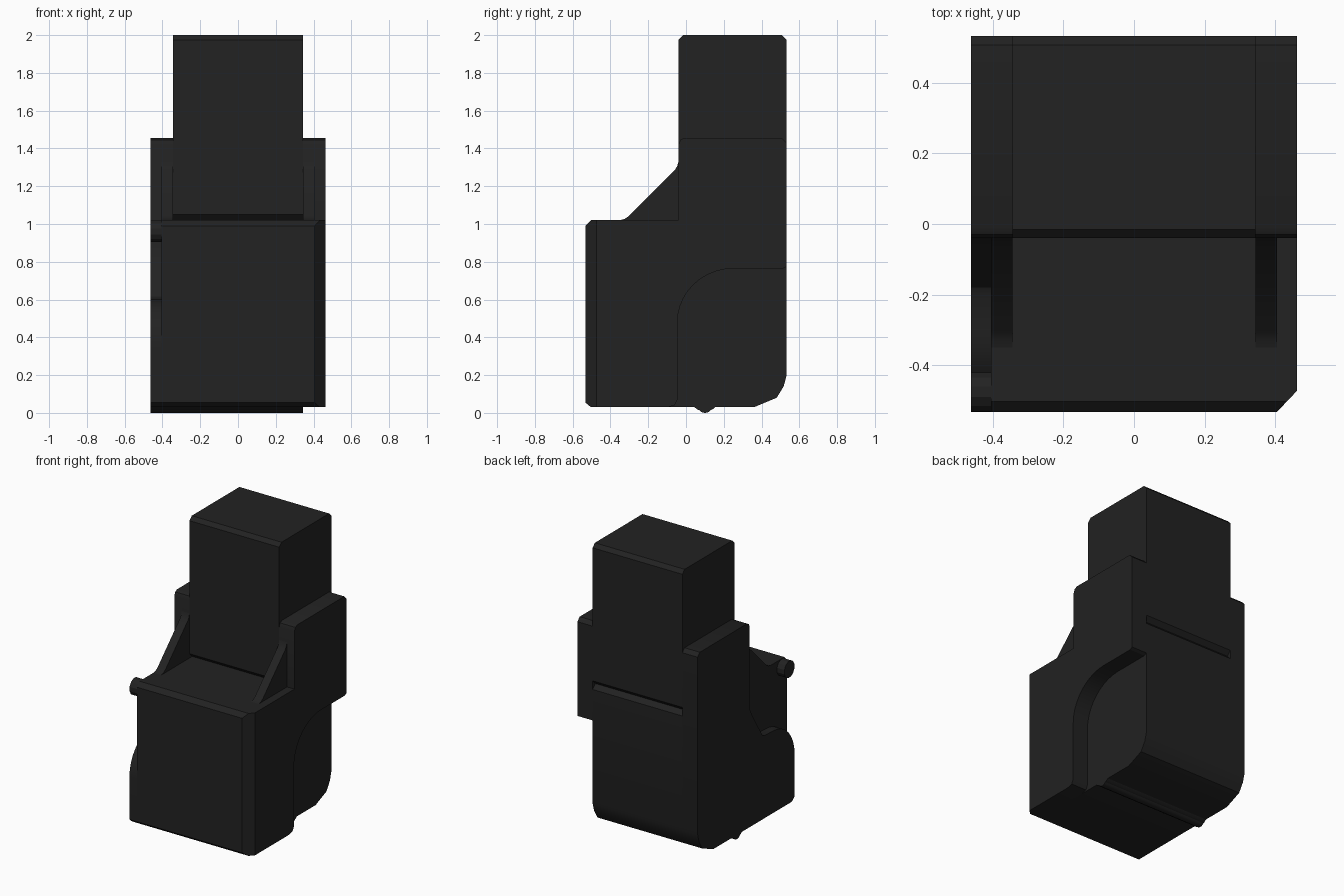
import bpy, bmesh, math
from mathutils import Vector

if "Cube" in bpy.data.objects:
    bpy.data.objects.remove(bpy.data.objects["Cube"])

W, W2, W1 = 0.462, 0.405, 0.345      # outer, middle and inner half widths
F, B = -0.533, 0.533                 # front and back
TOP = 1.455                          # cheek top
mat = bpy.data.materials.new("black_plastic")
mat.diffuse_color = (0.016, 0.016, 0.016, 1)
mat.use_nodes = True
mat.node_tree.nodes["Principled BSDF"].inputs["Base Color"].default_value = mat.diffuse_color


def arc(cy, cz, ry, rz, a0, a1, n=8):
    return [(cy + ry * math.cos(math.radians(a0 + (a1 - a0) * i / n)),
             cz + rz * math.sin(math.radians(a0 + (a1 - a0) * i / n))) for i in range(n + 1)]


def extrude(name, profile, x0, x1, cut=None):
    """Extrude a (y, z) profile along x, optionally sliced by a plane."""
    bm = bmesh.new()
    face = bm.faces.new([bm.verts.new((x0, y, z)) for y, z in profile])
    ext = bmesh.ops.extrude_face_region(bm, geom=[face])
    moved = [g for g in ext["geom"] if isinstance(g, bmesh.types.BMVert)]
    bmesh.ops.translate(bm, verts=moved, vec=(x1 - x0, 0, 0))
    if cut:
        bmesh.ops.bisect_plane(bm, geom=bm.verts[:] + bm.edges[:] + bm.faces[:],
                               plane_co=cut[0], plane_no=cut[1], clear_outer=True)
        bmesh.ops.holes_fill(bm, edges=[e for e in bm.edges if e.is_boundary], sides=0)
    bmesh.ops.recalc_face_normals(bm, faces=bm.faces[:])
    me = bpy.data.meshes.new(name)
    bm.to_mesh(me)
    bm.free()
    me.materials.append(mat)
    ob = bpy.data.objects.new(name, me)
    bpy.context.collection.objects.link(ob)
    bpy.ops.object.select_all(action='DESELECT')
    ob.select_set(True)
    bpy.context.view_layer.objects.active = ob
    bpy.ops.object.shade_smooth_by_angle(angle=math.radians(28))
    return ob


# Shared profile pieces
front_top = [(F + 0.03, 1.02), (F, 0.99)]
front_bottom = [(F, 0.055), (F + 0.03, 0.03)]
back_bottom = [(0.36, 0.03), (0.48, 0.08), (0.517, 0.14), (B, 0.2)]
shoulder = [(B, TOP - 0.025), (B - 0.025, TOP), (-0.01, TOP), (-0.03, TOP - 0.01), (-0.04, TOP - 0.035)]

# Lower housing
extrude("lower_housing", back_bottom + [(B, 0.99), (B - 0.03, 1.02)] + front_top + front_bottom, -W1, W1)

# Upper column
extrude("upper_column", [(-0.01, 1.02), (B - 0.03, 1.02), (B, 1.05), (B, 1.975), (B - 0.025, 2.0),
                         (-0.015, 2.0), (-0.04, 1.975), (-0.04, 1.05)], -W1, W1)

# Right cheek with rounded rear recess and chamfered front corner
recess = [(-0.1, 0.03), (-0.06, 0.04), (-0.045, 0.07)] + arc(0.25, 0.48, 0.295, 0.284, 180, 90, 10) \
    + [(B - 0.02, 0.764), (B, 0.775)]
extrude("right_cheek", recess + shoulder + [(-0.04, 1.02)] + front_top + front_bottom, W1, W,
        (Vector((W2, F, 0)), Vector((1, -0.95, 0))))

# Left cheek: full inner layer and stepped outer layer
extrude("left_cheek_inner", back_bottom + shoulder + [(-0.04, 1.02)] + front_top + front_bottom, -W2, -W1)
step = [(-0.04, 0.85), (-0.06, 0.81), (-0.12, 0.71), (-0.18, 0.615), (-0.2, 0.605)]
extrude("left_cheek_outer", back_bottom + shoulder + step
        + arc(-0.30, 0.35, 0.233, 0.25, 90, 180) + front_bottom, -W, -W2)

# Latch pin on the left front corner
extrude("latch_pin", arc(F + 0.057, 0.961, 0.057, 0.059, 15, 345, 11), -W, -W2)

# Sloped gusset on each side
for name, s in (("left", -1), ("right", 1)):
    extrude(name + "_gusset", [(-0.04, 1.02), (-0.04, 1.33), (-0.047, 1.305), (-0.06, 1.285),
                               (-0.305, 1.04), (-0.325, 1.027), (-0.35, 1.02)], s * W1, s * W2)

# Rounded rib under the base
extrude("base_rib", [(0.045, 0.03), (0.06, 0.018)] + arc(0.1, 0.03, 0.035, 0.03, 210, 330, 6)
        + [(0.14, 0.018), (0.155, 0.03), (0.155, 0.04), (0.045, 0.04)], -W, W1)
